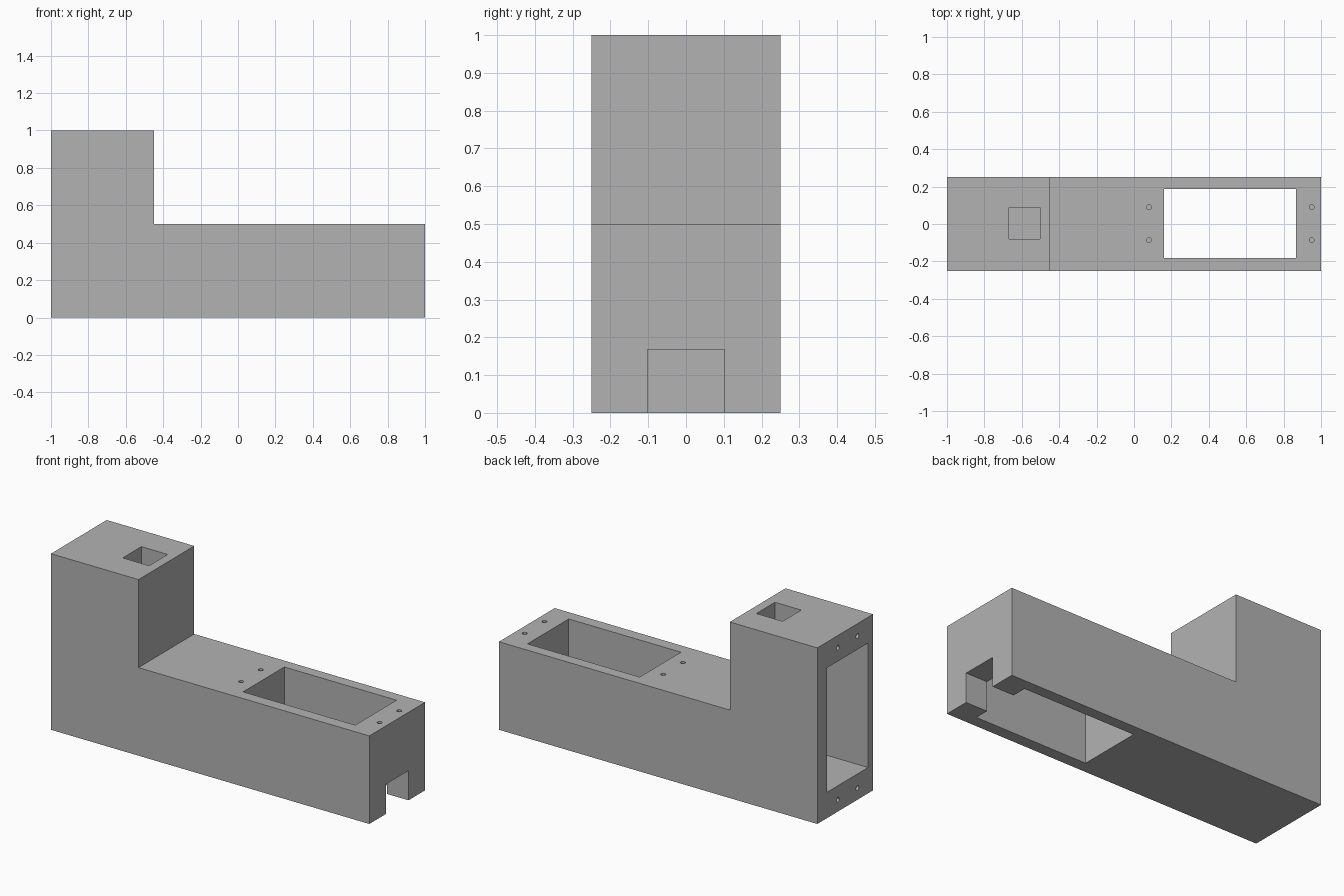
import bpy
import bmesh
from mathutils import Matrix, Vector

cube = bpy.data.objects.get("Cube")
if cube:
    bpy.data.objects.remove(cube, do_unlink=True)

grey = bpy.data.materials.new("plain grey")
grey.use_nodes = True
grey.diffuse_color = (0.45, 0.45, 0.45, 1)
grey.node_tree.nodes["Principled BSDF"].inputs["Base Color"].default_value = grey.diffuse_color


def add_object(name, bm):
    bmesh.ops.recalc_face_normals(bm, faces=bm.faces)
    mesh = bpy.data.meshes.new(name)
    bm.to_mesh(mesh)
    bm.free()
    mesh.materials.append(grey)
    obj = bpy.data.objects.new(name, mesh)
    bpy.context.collection.objects.link(obj)
    return obj


def box(name, low, high):
    low, high = Vector(low), Vector(high)
    bm = bmesh.new()
    bmesh.ops.create_cube(bm, size=1, matrix=Matrix.Translation((low + high) / 2)
                          @ Matrix.Diagonal((*(high - low), 1)))
    return add_object(name, bm)


def screw_hole(name, centre, axis):
    bm = bmesh.new()
    turn = Vector((0, 0, 1)).rotation_difference(Vector(axis)).to_matrix().to_4x4()
    bmesh.ops.create_cone(bm, cap_ends=True, segments=20, radius1=0.013, radius2=0.013,
                          depth=0.3, matrix=Matrix.Translation(centre) @ turn)
    return add_object(name, bm)


# L-shaped body, extruded from its side profile
bm = bmesh.new()
profile = [(-1, 0), (1, 0), (1, 0.5), (-0.45, 0.5), (-0.45, 1), (-1, 1)]
face = bm.faces.new([bm.verts.new((x, -0.25, z)) for x, z in profile])
extruded = bmesh.ops.extrude_face_region(bm, geom=[face])["geom"]
bmesh.ops.translate(bm, vec=(0, 0.5, 0),
                    verts=[v for v in extruded if isinstance(v, bmesh.types.BMVert)])
body = add_object("bracket_body", bm)

# Arm opening, cable notch, end pocket and square hole in the tower top
cutters = [
    box("arm_opening", (0.16, -0.183, -0.1), (0.865, 0.187, 0.6)),
    box("cable_notch", (0.8, -0.102, -0.1), (1.1, 0.102, 0.168)),
    box("tower_pocket", (-1.1, -0.205, 0.147), (-0.5, 0.165, 0.853)),
    box("tower_top_hole", (-0.668, -0.08, 0.7), (-0.503, 0.087, 1.1)),
]

# Screw holes beside the arm opening and the tower pocket
for side in (-1, 1):
    for x in (0.08, 0.95):
        cutters.append(screw_hole("arm_screw_hole", (x, 0.002 + side * 0.088, 0.5), (0, 0, 1)))
    for z in (0.067, 0.93):
        cutters.append(screw_hole("tower_screw_hole", (-1, -0.022 + side * 0.088, z), (1, 0, 0)))

for cutter in cutters:
    mod = body.modifiers.new(cutter.name, 'BOOLEAN')
    mod.operation = 'DIFFERENCE'
    mod.solver = 'EXACT'
    mod.object = cutter

# Bake the cuts and remove the cutters
graph = bpy.context.evaluated_depsgraph_get()
baked = bpy.data.meshes.new_from_object(body.evaluated_get(graph))
body.modifiers.clear()
body.data = baked
for cutter in cutters:
    bpy.data.objects.remove(cutter, do_unlink=True)
